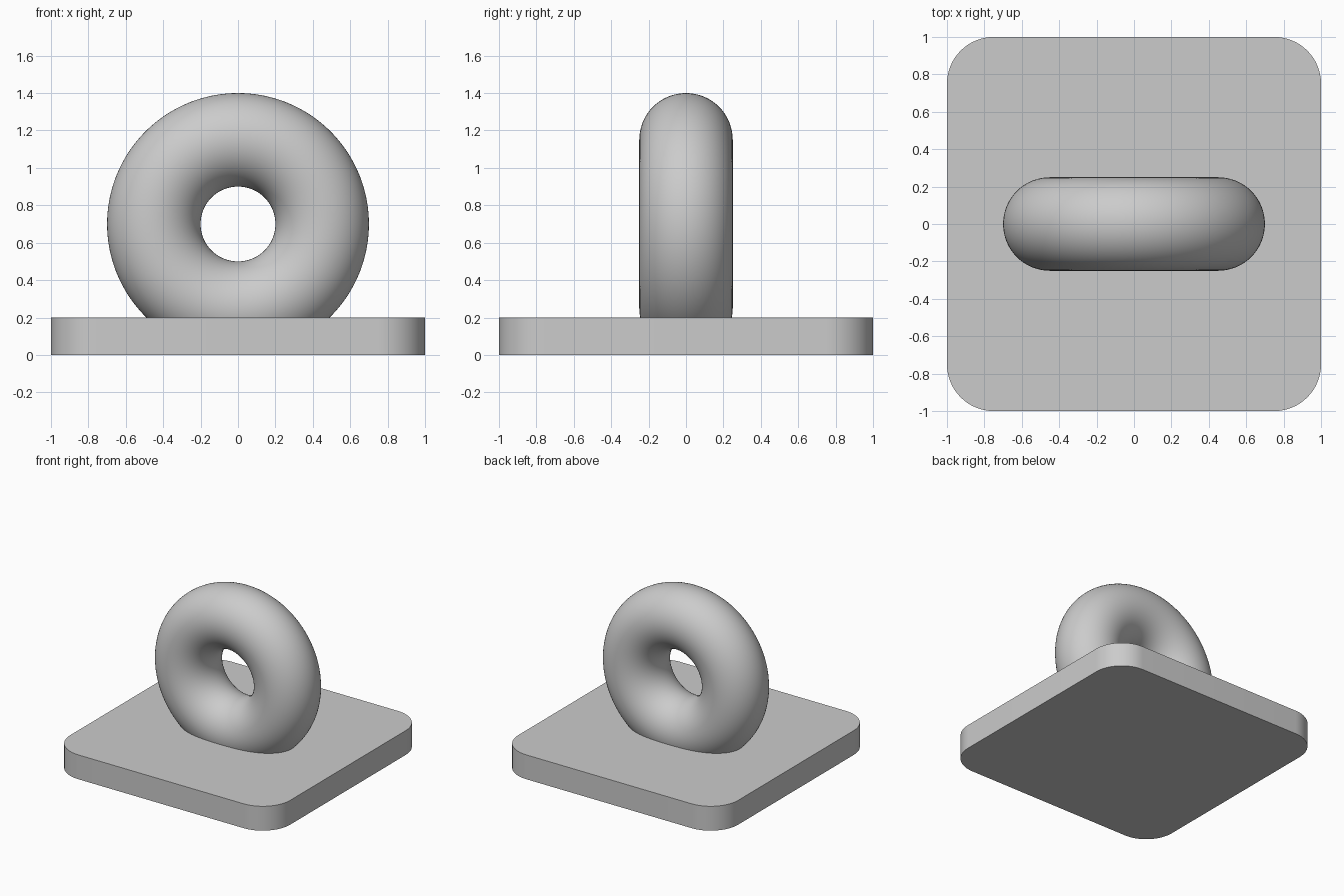
import bpy
import bmesh
import math
from mathutils import Matrix

if "Cube" in bpy.data.objects:
    bpy.data.objects.remove(bpy.data.objects["Cube"], do_unlink=True)

# Single plain grey
grey = bpy.data.materials.new("light grey")
grey.use_nodes = True
colour = (0.6, 0.6, 0.6, 1)
grey.diffuse_color = colour
grey.node_tree.nodes["Principled BSDF"].inputs["Base Color"].default_value = colour


def finish(obj, name):
    obj.name = name
    obj.data.name = name
    obj.data.materials.append(grey)
    bpy.ops.object.select_all(action="DESELECT")
    obj.select_set(True)
    bpy.context.view_layer.objects.active = obj
    bpy.ops.object.shade_smooth_by_angle(angle=math.radians(35))


# Base plate: square slab with rounded vertical corners
HEIGHT, CORNER = 0.2, 0.25
bm = bmesh.new()
bmesh.ops.create_cube(bm, size=1, matrix=Matrix.Translation((0, 0, HEIGHT / 2))
                      @ Matrix.Diagonal((2, 2, HEIGHT, 1)))
uprights = [e for e in bm.edges if abs(e.verts[0].co.z - e.verts[1].co.z) > HEIGHT / 2]
bmesh.ops.bevel(bm, geom=uprights, offset=CORNER, segments=16, profile=0.5, affect="EDGES")
mesh = bpy.data.meshes.new("base_plate")
bm.to_mesh(mesh)
bm.free()
plate = bpy.data.objects.new("base_plate", mesh)
bpy.context.collection.objects.link(plate)
finish(plate, "base_plate")

# Upright ring, sunk into the plate
bpy.ops.mesh.primitive_torus_add(major_radius=0.45, minor_radius=0.25,
                                 major_segments=128, minor_segments=64)
ring = bpy.context.object
ring.data.transform(Matrix.Translation((0, 0, 0.7)) @ Matrix.Rotation(math.pi / 2, 4, "X"))

# Trim the buried part of the ring just under the plate top and cap it
bm = bmesh.new()
bm.from_mesh(ring.data)
cut = bmesh.ops.bisect_plane(bm, geom=bm.verts[:] + bm.edges[:] + bm.faces[:],
                             plane_co=(0, 0, HEIGHT - 0.01), plane_no=(0, 0, 1),
                             clear_inner=True)
rim = [g for g in cut["geom_cut"] if isinstance(g, bmesh.types.BMEdge)]
bmesh.ops.holes_fill(bm, edges=rim, sides=0)
bmesh.ops.recalc_face_normals(bm, faces=bm.faces[:])
bm.to_mesh(ring.data)
bm.free()
finish(ring, "upright_ring")
